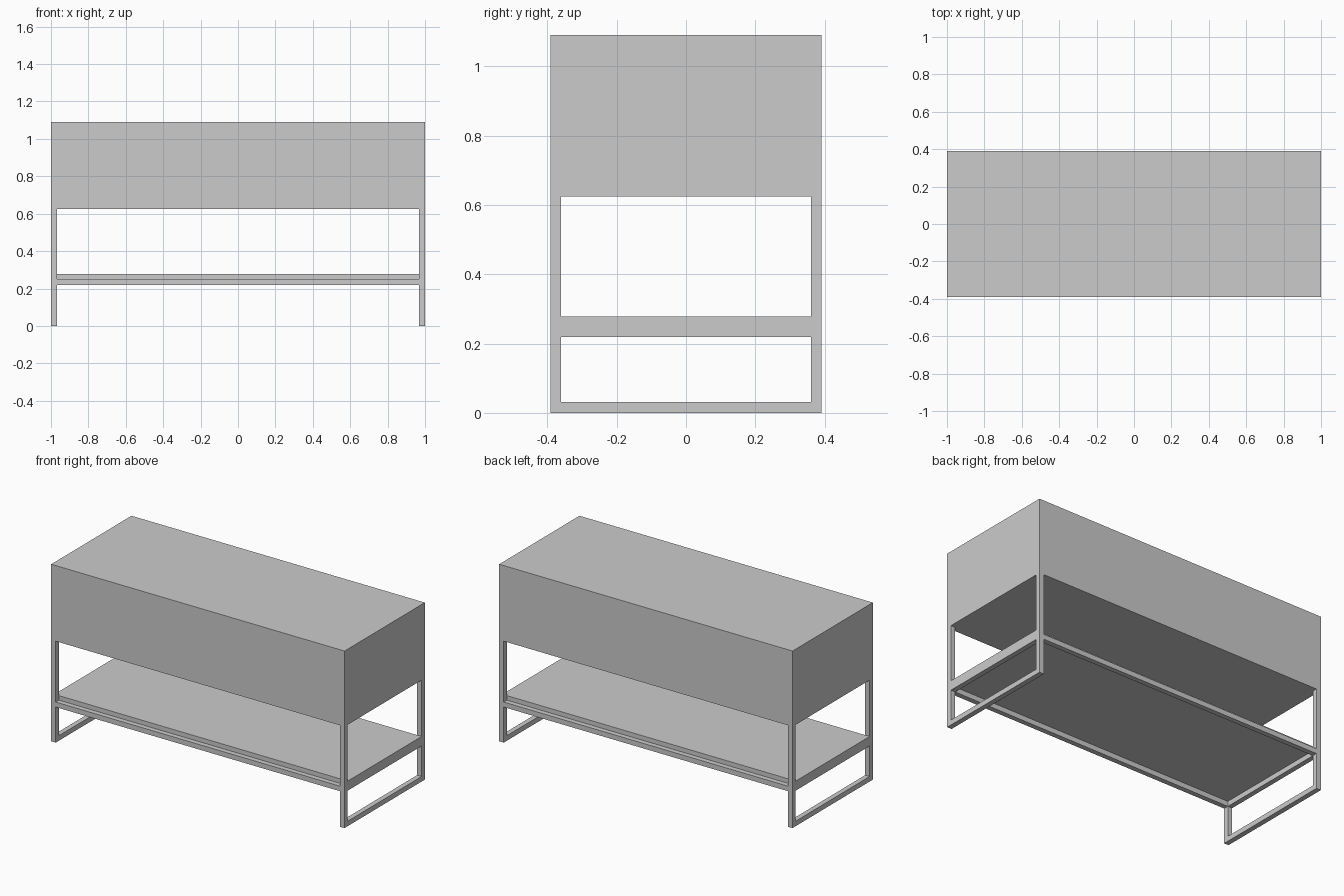
import bpy

if "Cube" in bpy.data.objects:
    bpy.data.objects.remove(bpy.data.objects["Cube"])

X, Y, T = 1.0, 0.391, 0.031   # half width, half depth, tube thickness
CAB_Z, TOP = 0.625, 1.091     # cabinet bottom and top
RAIL_Z, BOARD_TOP = 0.219, 0.278


def box(name, x0, x1, y0, y1, z0, z1):
    bpy.ops.mesh.primitive_cube_add(
        size=1, location=((x0 + x1) / 2, (y0 + y1) / 2, (z0 + z1) / 2))
    ob = bpy.context.object
    ob.name = name
    ob.scale = (x1 - x0, y1 - y0, z1 - z0)
    bpy.ops.object.transform_apply(location=True, rotation=False, scale=True)
    return ob


def mirror(ob, x, y):
    mod = ob.modifiers.new("Mirror", 'MIRROR')
    mod.use_axis = (x, y, False)
    mod.use_mirror_merge = False
    # primitive origins are moved to the world centre by transform_apply
    return ob


# Closed upper cabinet
box("cabinet", -X, X, -Y, Y, CAB_Z, TOP)

# Four square-tube legs
mirror(box("legs", X - T, X, -Y, -Y + T, 0, CAB_Z), True, True)

# Floor bars joining the legs on each side
mirror(box("floor_bars", X - T, X, -Y + T, Y - T, 0, T), True, False)

# Frame under the shelf
mirror(box("side_rails", X - T, X, -Y + T, Y - T, RAIL_Z, RAIL_Z + T), True, False)
mirror(box("long_rails", -X + T, X - T, -Y, -Y + T, RAIL_Z, RAIL_Z + T), False, True)

# Shelf board set between the legs, resting on the rails
box("shelf_board", -X, X, -Y + T, Y - T, RAIL_Z + T, BOARD_TOP)
